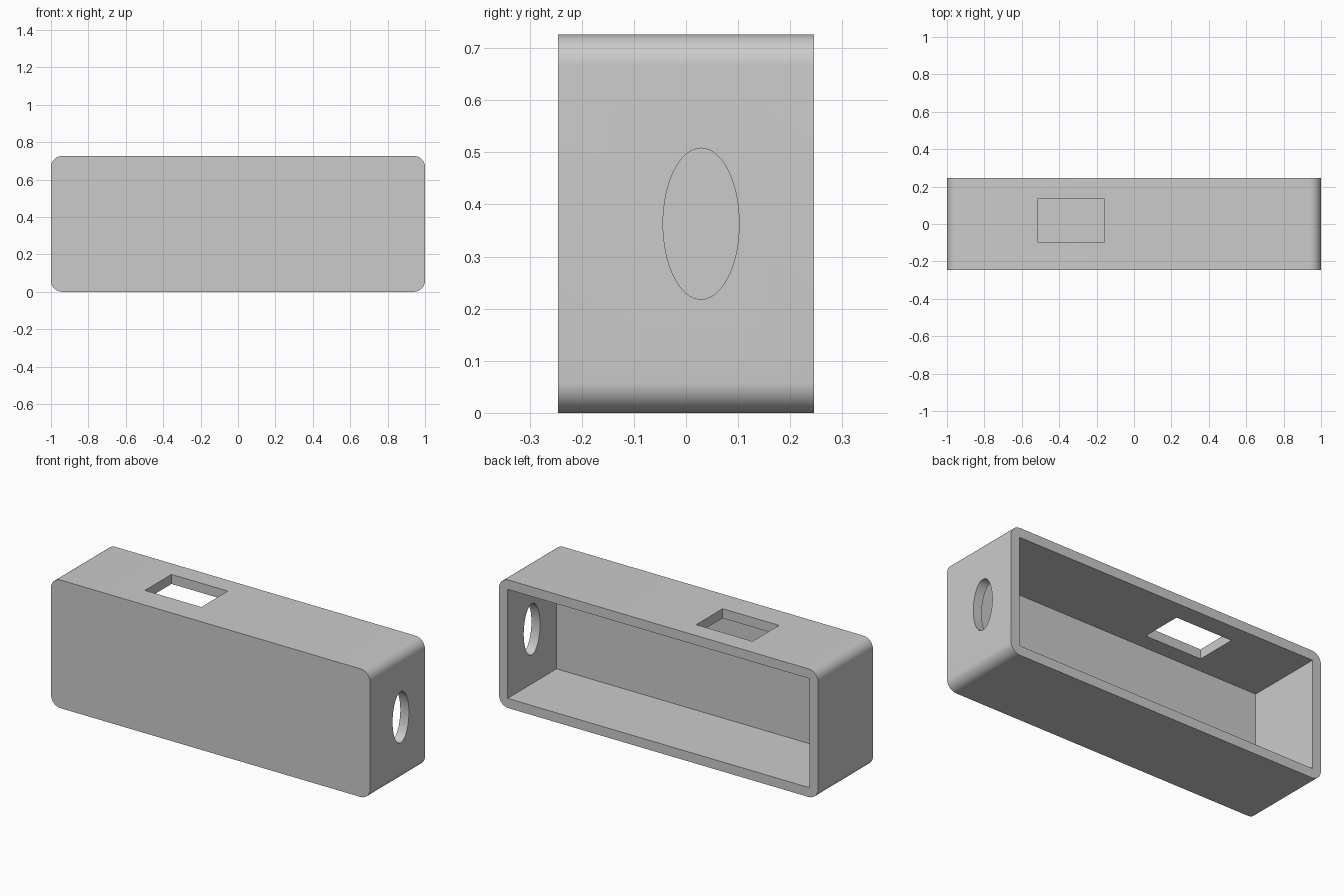
import bpy
import math
from mathutils import Matrix, Vector

default = bpy.data.objects.get("Cube")
if default:
    bpy.data.objects.remove(default, do_unlink=True)

WIDTH, DEPTH, HEIGHT = 2.0, 0.492, 0.726
WALL, RADIUS = 0.054, 0.06

grey = bpy.data.materials.new("light grey")
grey.use_nodes = True
grey.diffuse_color = (0.6, 0.6, 0.6, 1)
grey.node_tree.nodes["Principled BSDF"].inputs["Base Color"].default_value = (0.6, 0.6, 0.6, 1)


def box(name, low, high):
    """Box between two opposite corners."""
    low, high = Vector(low), Vector(high)
    bpy.ops.mesh.primitive_cube_add(size=1)
    obj = bpy.context.object
    obj.name = name
    obj.data.transform(Matrix.Translation((low + high) / 2) @ Matrix.Diagonal((*(high - low), 1)))
    return obj


def apply(obj, mod):
    bpy.ops.object.select_all(action="DESELECT")
    obj.select_set(True)
    bpy.context.view_layer.objects.active = obj
    bpy.ops.object.modifier_apply(modifier=mod.name)


def cut(obj, cutter):
    mod = obj.modifiers.new("cut", "BOOLEAN")
    mod.operation = "DIFFERENCE"
    mod.solver = "EXACT"
    mod.object = cutter
    apply(obj, mod)
    bpy.data.objects.remove(cutter, do_unlink=True)


# Shell: block with the four front-to-back edges rounded
X, Y = WIDTH / 2, DEPTH / 2
case = box("enclosure_shell", (-X, -Y, 0), (X, Y, HEIGHT))
case.data.materials.append(grey)
weights = case.data.attributes.new("bevel_weight_edge", "FLOAT", "EDGE")
for edge in case.data.edges:
    a, b = (case.data.vertices[i].co for i in edge.vertices)
    weights.data[edge.index].value = 1.0 if abs(a.y - b.y) > 0.1 else 0.0
bevel = case.modifiers.new("round corners", "BEVEL")
bevel.limit_method = "WEIGHT"
bevel.width = RADIUS
bevel.segments = 12
apply(case, bevel)

# Cavity open at the back
cut(case, box("cavity_cutter", (-X + WALL, -Y + WALL, WALL), (X - WALL, Y + 0.1, HEIGHT - WALL)))

# Rectangular window in the top wall
cut(case, box("top_window_cutter", (-0.513, -0.1, HEIGHT - 0.1), (-0.16, 0.137, HEIGHT + 0.1)))

# Oval opening in the left end wall
bpy.ops.mesh.primitive_cylinder_add(vertices=64, radius=1, depth=0.3)
oval = bpy.context.object
oval.name = "side_opening_cutter"
oval.data.transform(Matrix.Translation((X, 0.029, HEIGHT / 2))
                    @ Matrix.Diagonal((1, 0.073, 0.145, 1))
                    @ Matrix.Rotation(math.pi / 2, 4, "Y"))
cut(case, oval)

# Smooth rounded surfaces, crisp edges
bpy.ops.object.select_all(action="DESELECT")
case.select_set(True)
bpy.context.view_layer.objects.active = case
bpy.ops.object.shade_smooth_by_angle(angle=math.radians(30))
